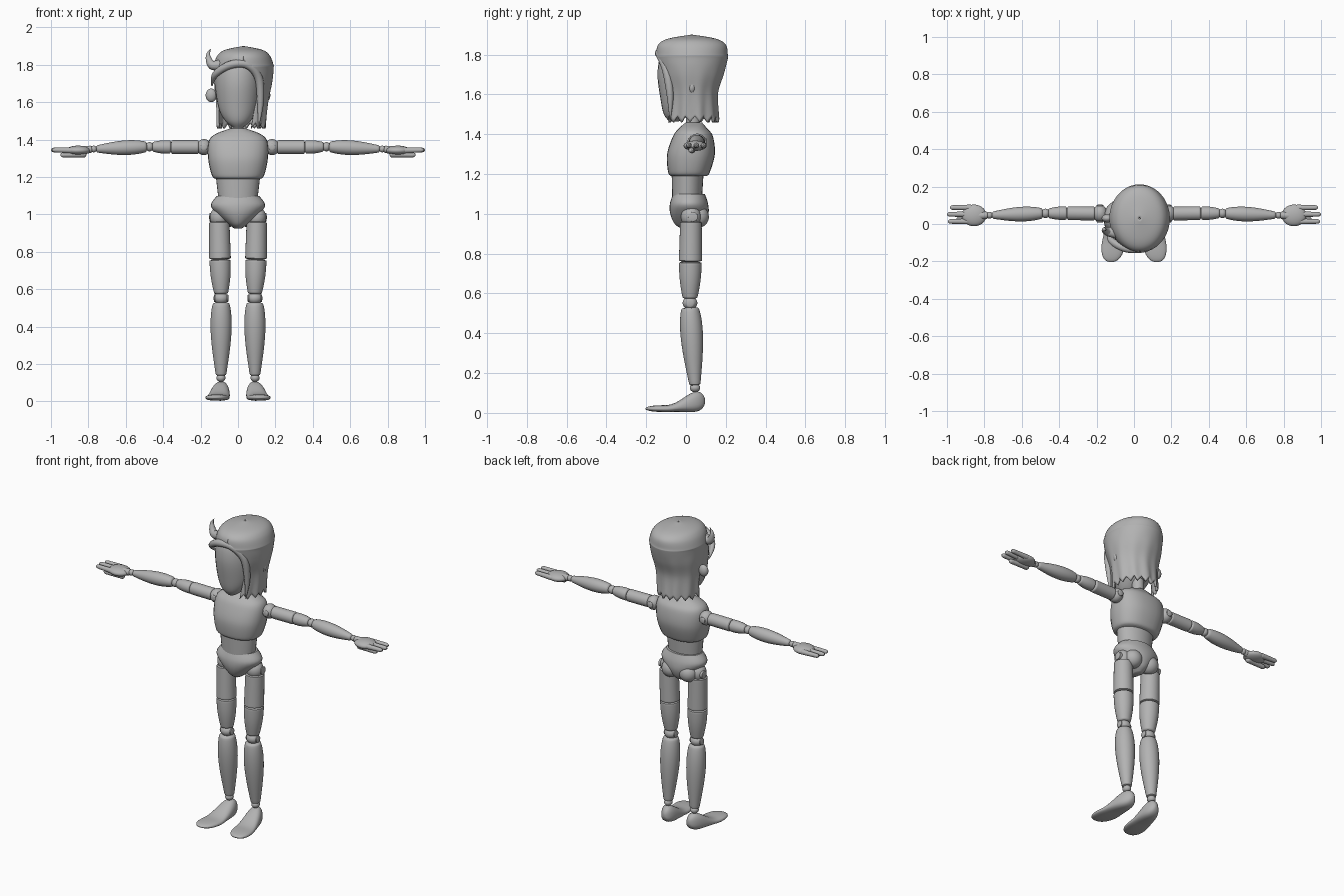
import bpy, bmesh
from math import sin, cos, pi, radians, copysign
from mathutils import Vector, Matrix

if "Cube" in bpy.data.objects:
    bpy.data.objects.remove(bpy.data.objects["Cube"], do_unlink=True)

grey = bpy.data.materials.new("plain_grey")
grey.use_nodes = True
colour = (0.45, 0.45, 0.45, 1)
grey.diffuse_color = colour
grey.node_tree.nodes["Principled BSDF"].inputs["Base Color"].default_value = colour

SIDES = 28
STEPS = 24


def finish(name, bm):
    """Make the object; a part lying wholly on the left gets a mirrored twin."""
    bmesh.ops.recalc_face_normals(bm, faces=bm.faces)
    on_left = min(vert.co.x for vert in bm.verts) > 0
    mesh = bpy.data.meshes.new(name)
    bm.to_mesh(mesh)
    bm.free()
    part = bpy.data.objects.new(name, mesh)
    bpy.context.collection.objects.link(part)
    mesh.materials.append(grey)
    bpy.ops.object.select_all(action='DESELECT')
    part.select_set(True)
    bpy.context.view_layer.objects.active = part
    bpy.ops.object.shade_smooth_by_angle(angle=radians(50))
    if on_left:
        twin = part.modifiers.new("right_twin", 'MIRROR')
        twin.use_mirror_merge = False
    return part


def skin(name, loops, closed=True):
    """Join loops of points with quads; closed loops also get end caps."""
    bm = bmesh.new()
    rows = [[bm.verts.new(point) for point in loop] for loop in loops]
    for low, high in zip(rows, rows[1:]):
        count = len(low)
        for k in range(count if closed else count - 1):
            after = (k + 1) % count
            bm.faces.new((low[k], low[after], high[after], high[k]))
    if closed:
        bm.faces.new(rows[0])
        bm.faces.new(rows[-1])
    bmesh.ops.remove_doubles(bm, verts=bm.verts, dist=0.0001)
    return finish(name, bm)


def circle(power=1.0):
    """Unit circle; a power below one squares it off."""
    angles = [2 * pi * k / SIDES for k in range(SIDES)]
    return [tuple(copysign(abs(f(a)) ** power, f(a)) for f in (cos, sin)) for a in angles]


def along():
    """Values from nought to one, packed closer near both ends."""
    return [(1 - cos(pi * k / STEPS)) / 2 for k in range(STEPS + 1)]


def spline(rows, steps=6):
    rows = [Vector(row) for row in rows]
    smooth = []
    padded = [rows[0], *rows, rows[-1]]
    for a, b, c, d in zip(padded, padded[1:], padded[2:], padded[3:]):
        for k in range(steps):
            t = k / steps
            bend = (a * 2 - b * 5 + c * 4 - d) * t + (b * 3 - a - c * 3 + d) * t * t
            smooth.append(b + (c - a + bend) * t / 2)
    return smooth + [rows[-1]]


def loft(name, rings, power=1.0):
    """Upright body from rings of (height, centre y, radius x, radius y)."""
    skin(name, [[(rx * u, cy + ry * v, z) for u, v in circle(power)]
                for z, cy, rx, ry in spline(rings)])


def segment(name, start, end, first, last, swell=0.0, early=1.0, rim=0.009):
    """Round limb piece with rounded rims, swelling between its ends."""
    start, end = Vector(start), Vector(end)
    axis = end - start
    turn = axis.to_track_quat('Z', 'Y')
    loops = []
    for t in along():
        inset = min(1, min(t, 1 - t) * axis.length / rim)
        rounding = max(0.1, inset * (2 - inset)) ** 0.5
        radius = (first + (last - first) * t + swell * sin(pi * t ** early)) * rounding
        loops.append([start + axis * t + turn @ Vector((radius * u, radius * v, 0))
                      for u, v in circle()])
    skin(name, loops)


def ball(name, centre, size):
    bm = bmesh.new()
    place = Matrix.Translation(centre) @ Matrix.Diagonal((*size, 1))
    bmesh.ops.create_uvsphere(bm, u_segments=SIDES, v_segments=16, radius=1, matrix=place)
    finish(name, bm)


def pin(name, centre, reach, radius):
    """Short joint pin reaching both ways from its centre."""
    centre, reach = Vector(centre), Vector(reach)
    segment(name, centre - reach, centre + reach, radius, radius, rim=0.003)


def lock(name, points, thickness):
    """Strand of hair through points of (x, y, z, relative thickness)."""
    curve = bpy.data.curves.new(name, 'CURVE')
    curve.dimensions = '3D'
    curve.bevel_depth = thickness
    curve.use_fill_caps = True
    path = spline(points)
    strand = curve.splines.new('POLY')
    strand.points.add(len(path) - 1)
    for point, (x, y, z, width) in zip(strand.points, path):
        point.co = (x, y, z, 1)
        point.radius = width
    strand.use_smooth = True
    curve.materials.append(grey)
    bpy.context.collection.objects.link(bpy.data.objects.new(name, curve))


# Torso, neck and head
loft("chest", [(1.19, .015, .12, .09), (1.21, .015, .14, .105), (1.3, .025, .16, .12),
               (1.39, .035, .157, .1), (1.43, .035, .12, .07), (1.46, .04, .04, .04)], power=0.85)
loft("abdomen", [(1.04, .005, .1, .073), (1.2, .008, .118, .08)])
loft("pelvis", [(1.1, .015, .113, .08), (1.05, .015, .145, .096), (1, .017, .11, .096),
                (.95, .018, .053, .075), (.925, .018, .02, .04)])
ball("buttock", (.06, .062, .985), (.055, .053, .055))
segment("neck", (0, .036, 1.44), (0, .034, 1.54), .035, .035)
loft("head", [(1.465, -.06, .025, .025), (1.5, -.045, .068, .066), (1.57, -.02, .104, .107),
              (1.7, 0, .124, .143), (1.8, .005, .115, .13), (1.85, .01, .07, .08)])
ball("ear", (.143, .03, 1.637), (.03, .022, .036))

# Legs, from hip to ankle
hip = Vector((.1, .025, .985))
knee = Vector((.09, .02, .552))
ankle = Vector((.091, .045, .126))
split = Vector((.096, .022, .757))
rise = Vector((0, 0, .02))
ball("hip_ball", hip, (.05, .05, .055))
pin("hip_pin", hip + Vector((.02, .01, 0)), (.034, 0, 0), .024)
segment("upper_thigh", hip - rise, split, .054, .058)
segment("lower_thigh", split + rise / 4, knee + rise, .057, .036, swell=.006)
ball("knee_ball", knee, (.039, .037, .033))
pin("knee_pin", knee, (.04, 0, 0), .02)
segment("shin", knee - rise, ankle + rise / 2, .04, .027, swell=.021, early=0.7)
ball("ankle_ball", ankle, (.024, .026, .022))

# Foot: flat sole, high instep, rounded heel and broad toe
foot = []
for t in along():
    rounding = (1.01 - (2 * t - 1) ** 4) ** 0.5
    slope = min(1, max(0, t / 0.6 - 0.1))
    height = .043 + .075 * (1 - slope * slope * (3 - 2 * slope))
    width = (.043 + .02 * min(1, t * 1.5)) * rounding
    sole_bulge = 1.1 - 0.3 * min(1, t * 2)
    foot.append([(.085 + .037 * t + width * u * (1 - 0.15 * v * (1 - t)),
                  .096 - .3 * t, height / 2 * (1 + v * min(1, rounding * sole_bulge)))
                 for u, v in circle(0.8)])
skin("foot", foot)

# Arms, from shoulder to wrist
shoulder = Vector((.182, .056, 1.36))
sleeve = Vector((.36, .058, 1.36))
elbow = Vector((.473, .057, 1.362))
wrist = Vector((.772, .047, 1.35))
reach = Vector((.012, 0, 0))
ball("shoulder_ball", shoulder, (.04, .045, .043))
pin("shoulder_pin", shoulder, (0, .048, 0), .019)
segment("upper_arm", shoulder + reach * 2, sleeve, .037, .037)
segment("lower_sleeve", sleeve - reach / 3, elbow - reach, .035, .024, swell=.005)
ball("elbow_ball", elbow, (.023, .025, .025))
segment("forearm", elbow + reach, wrist - reach, .025, .018, swell=.017, early=0.8)
ball("wrist_ball", wrist, (.018, .018, .018))

# Hand: flat palm, three fingers and a low thumb
segment("hand_heel", wrist + reach / 2, (.84, .045, 1.342), .018, .024)
ball("palm", (.855, .046, 1.342), (.066, .058, .026))
for label, y, tip in (("outer", .088, .985), ("middle", .052, 1), ("inner", .014, .995)):
    segment(label + "_finger", (.86, y, 1.342), (tip, y, 1.345), .016, .012, rim=.016)
segment("thumb", (.81, .03, 1.322), (.95, .026, 1.318), .018, .013, rim=.016)

# Hair shell: rows of (height, radius x, radius y, opening right, opening left)
levels = [(1.48, .13, .135, 90, 25), (1.6, .14, .13, 90, 33), (1.7, .155, .16, 65, 37),
          (1.78, .16, .18, 38, 20), (1.8, .16, .18, 5, 3), (1.85, .14, .17, 0, 0),
          (1.88, .1, .12, 0, 0), (1.9, .005, .005, 0, 0)]
columns = 96
hair_rows = []
for row, (z, rx, ry, right, left) in enumerate(spline(levels)):
    right, left = radians(max(right, 0)), radians(max(left, 0))
    low = max(0, min(1, (1.75 - z) * 4))
    points = []
    for k in range(columns + 1):
        angle = left + (2 * pi - left - right) * k / columns
        ripple = 1 + 0.025 * low * sin(angle * 11)
        jag = .03 * abs(k / 4 % 2 - 1) * max(0, 1 - row / 4)
        points.append((.03 - .01 * low + rx * ripple * sin(angle),
                       .03 - ry * ripple * cos(angle), z + .01 * low - jag))
    hair_rows.append(points)
hair = skin("hair_shell", hair_rows, closed=False)
shell = hair.modifiers.new("thickness", 'SOLIDIFY')
shell.thickness = .014
shell.offset = -1

# Loose strands: swept fringe and upturned curl
lock("swept_fringe", [(-.14, -.03, 1.69, .2), (-.12, -.09, 1.75, .8), (-.04, -.13, 1.8, 1),
                      (.05, -.13, 1.8, 1), (.11, -.1, 1.73, 1), (.12, -.08, 1.6, .8),
                      (.11, -.08, 1.47, .1)], .022)
lock("upturned_curl", [(-.09, -.05, 1.8, 1.2), (-.14, -.04, 1.8, 1), (-.16, -.03, 1.85, .5),
                       (-.145, -.03, 1.885, .05)], .024)
